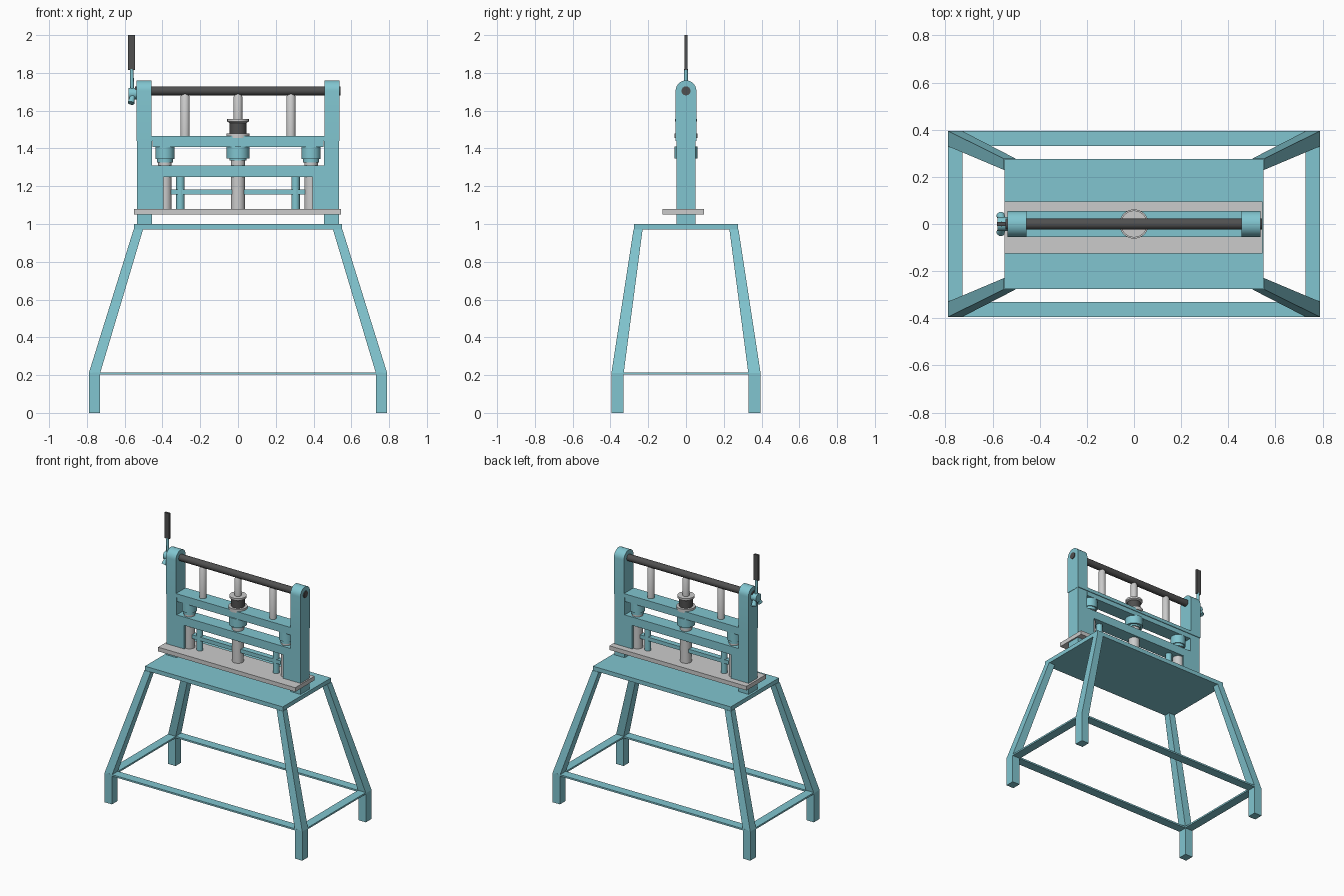
import bpy, bmesh, math
from mathutils import Vector

if "Cube" in bpy.data.objects:
    bpy.data.objects.remove(bpy.data.objects["Cube"])


def material(name, rgb):
    m = bpy.data.materials.new(name)
    m.diffuse_color = (*rgb, 1)
    m.use_nodes = True
    m.node_tree.nodes["Principled BSDF"].inputs["Base Color"].default_value = m.diffuse_color
    return m


TEAL = material("teal_paint", (0.22, 0.56, 0.63))
DARK = material("dark_steel", (0.08, 0.08, 0.08))


def finish(name, bm, mat=None, smooth=False):
    bmesh.ops.recalc_face_normals(bm, faces=bm.faces)
    me = bpy.data.meshes.new(name)
    bm.to_mesh(me)
    bm.free()
    ob = bpy.data.objects.new(name, me)
    bpy.context.collection.objects.link(ob)
    if mat:
        me.materials.append(mat)
    if smooth:
        bpy.ops.object.select_all(action='DESELECT')
        ob.select_set(True)
        bpy.context.view_layer.objects.active = ob
        bpy.ops.object.shade_smooth_by_angle(angle=math.radians(35))
    return ob


def loft(name, rings, mat=None, smooth=False):
    """Skin a list of equal-length point rings and cap both ends."""
    bm = bmesh.new()
    vs = [[bm.verts.new(p) for p in r] for r in rings]
    n = len(rings[0])
    for a, b in zip(vs, vs[1:]):
        for i in range(n):
            bm.faces.new((a[i], a[(i + 1) % n], b[(i + 1) % n], b[i]))
    bm.faces.new(vs[0])
    bm.faces.new(vs[-1])
    return finish(name, bm, mat, smooth)


def rect(x0, x1, y0, y1, z):
    return [(x0, y0, z), (x1, y0, z), (x1, y1, z), (x0, y1, z)]


def box(name, x, y, z, mat=None):
    return loft(name, [rect(*x, *y, z[0]), rect(*x, *y, z[1])], mat)


def lathe(name, x, profile, mat=None, n=28):
    """Upright turned part from (radius, z) pairs."""
    rings = [[(x + r * math.cos(math.tau * i / n), r * math.sin(math.tau * i / n), z)
              for i in range(n)] for r, z in profile]
    return loft(name, rings, mat, True)


def rod(name, a, b, r, mat=None, n=24, r2=None):
    """Round bar between two points."""
    a, b = Vector(a), Vector(b)
    q = (b - a).to_track_quat('Z', 'Y')
    rings = [[c + q @ Vector((s * math.cos(math.tau * i / n), s * math.sin(math.tau * i / n), 0))
              for i in range(n)] for c, s in ((a, r), (b, r2 or r))]
    return loft(name, rings, mat, True)


# Table: top, splayed legs with straight feet, flat lower rails
box("table_top", (-0.55, 0.55), (-0.275, 0.275), (0.97, 1.0), TEAL)
for sx, side in ((-1, "left"), (1, "right")):
    for sy, end in ((-1, "front"), (1, "back")):
        loft(f"{end}_{side}_leg", [
            rect(sx * 0.73, sx * 0.79, sy * 0.33, sy * 0.395, 0),
            rect(sx * 0.73, sx * 0.79, sy * 0.33, sy * 0.395, 0.21),
            rect(sx * 0.503, sx * 0.553, sy * 0.23, sy * 0.278, 0.97)], TEAL)
    box(f"{side}_rail", sorted((sx * 0.727, sx * 0.79)), (-0.33, 0.33), (0.203, 0.215), TEAL)
for sy, end in ((-1, "front"), (1, "back")):
    box(f"{end}_rail", (-0.77, 0.77), sorted((sy * 0.33, sy * 0.395)), (0.203, 0.215), TEAL)

# Base plate
box("base_plate", (-0.55, 0.545), (-0.125, 0.095), (1.05, 1.08))

# Lower frame: posts, wide shoulders and the fixed crossbar in one outline
half = [(0.455, 1.0), (0.535, 1.0), (0.535, 1.44), (0.455, 1.44), (0.455, 1.31)]
half = [(0.395, 1.25), (0.395, 1.08), (0.455, 1.08)] + half
outline = half + [(-x, z) for x, z in reversed(half)]
loft("lower_frame", [[(x, y, z) for x, z in outline] for y in (-0.05, 0.05)], TEAL)

# Upper posts with rounded tops
arch = [(-0.055, 1.44), (0.055, 1.44)] + [
    (0.055 * math.cos(math.pi * i / 16), 1.705 + 0.055 * math.sin(math.pi * i / 16))
    for i in range(17)]
for sx, side in ((-1, "left"), (1, "right")):
    loft(f"{side}_upper_post", [[(sx * x, y, z) for y, z in arch] for x in (0.457, 0.537)],
         TEAL, True)

# Moving head beam
box("head_beam_top", (-0.46, 0.46), (-0.055, 0.055), (1.44, 1.465), TEAL)
box("head_beam", (-0.453, 0.453), (-0.05, 0.05), (1.407, 1.44), TEAL)

# Guide columns, bushings, inner posts and push rods
for sx, side in ((-1, "left"), (1, "right")):
    lathe(f"{side}_guide_column", sx * 0.387, [(0.036, 1.08), (0.036, 1.42)])
    lathe(f"{side}_bushing", sx * 0.387, [(0.042, 1.325), (0.042, 1.345), (0.05, 1.345), (0.05, 1.41)], TEAL)
    lathe(f"{side}_inner_post", sx * 0.305, [(0.022, 1.08), (0.022, 1.26)], TEAL)
    lathe(f"{side}_push_rod", sx * 0.28, [(0.024, 1.46), (0.024, 1.675), (0.008, 1.70)])
box("inner_tie_bar", (-0.355, 0.355), (-0.02, 0.02), (1.155, 1.182), TEAL)
lathe("center_column", 0, [(0.038, 1.08), (0.038, 1.42)])
lathe("center_bushing", 0, [(0.045, 1.335), (0.045, 1.348), (0.06, 1.348), (0.06, 1.41)], TEAL)

# Central spool and its rod
lathe("spool_lower_flange", 0, [(0.062, 1.455), (0.062, 1.48)])
lathe("spool_body", 0, [(0.045, 1.48), (0.045, 1.54)], DARK)
lathe("spool_upper_flange", 0, [(0.045, 1.535), (0.057, 1.542), (0.057, 1.556)])
lathe("center_push_rod", 0, [(0.023, 1.55), (0.023, 1.675), (0.01, 1.70)])

# Cross shaft and crank handle with a three-armed hub
rod("cross_shaft", (-0.545, 0, 1.705), (0.542, 0, 1.705), 0.024, DARK)
rod("crank_hub", (-0.58, 0, 1.69), (-0.535, 0, 1.69), 0.03, TEAL)
for sy, side in ((-1, "front"), (1, "back")):
    rod(f"{side}_hub_arm", (-0.556, sy * 0.01, 1.685), (-0.566, sy * 0.036, 1.64), 0.012, TEAL, 12, 0.018)
rod("crank_arm", (-0.56, 0, 1.69), (-0.563, 0, 1.82), 0.01, TEAL, 12)
box("crank_grip", (-0.582, -0.546), (-0.008, 0.008), (1.815, 2.0), DARK)
